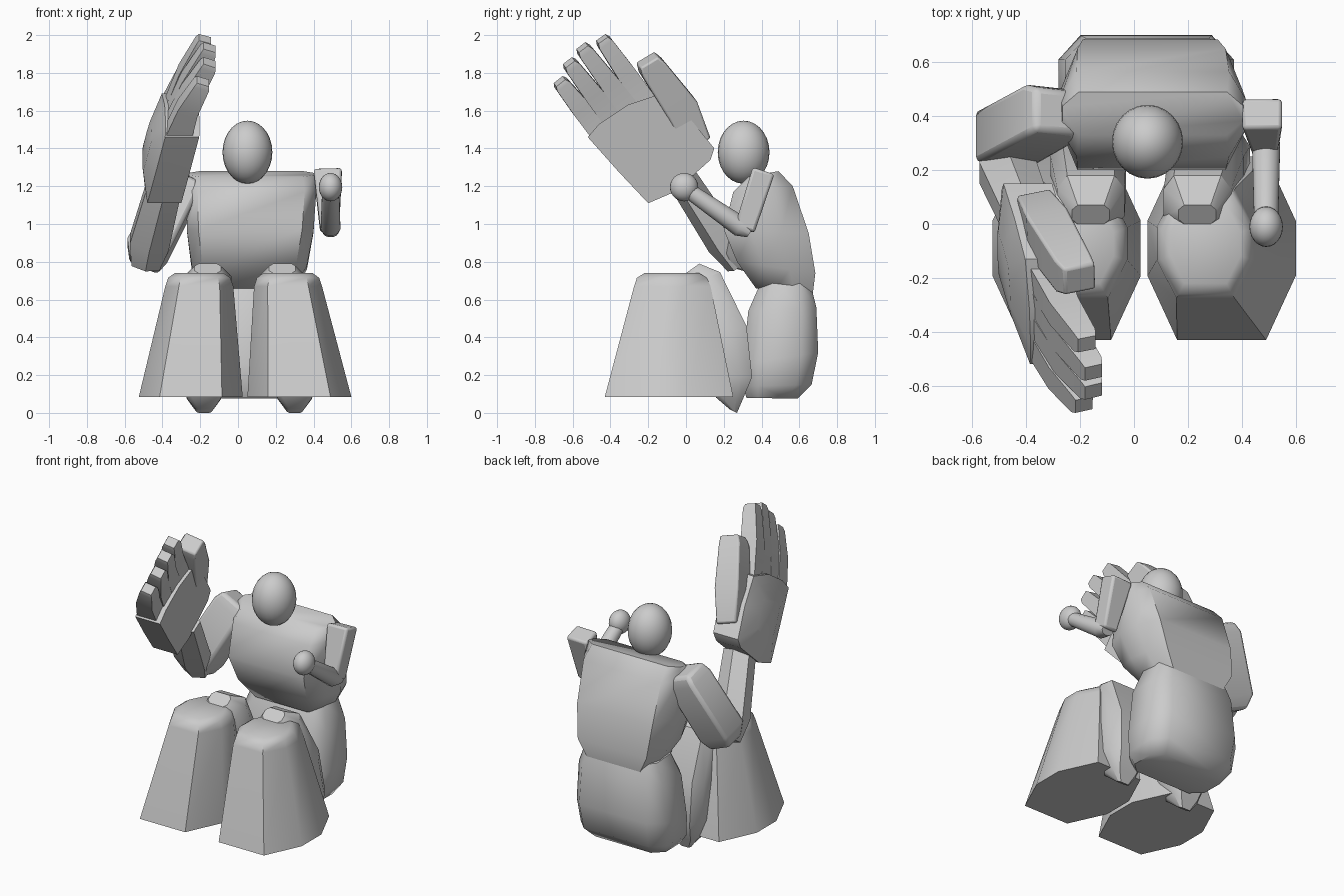
import bpy, bmesh, math
from mathutils import Vector

cube = bpy.data.objects.get("Cube")
if cube:
    bpy.data.objects.remove(cube, do_unlink=True)

GREY = 0.6
grey = bpy.data.materials.new("plain grey")
grey.use_nodes = True
grey.diffuse_color = (GREY, GREY, GREY, 1)
grey.node_tree.nodes["Principled BSDF"].inputs["Base Color"].default_value = (GREY, GREY, GREY, 1)


def finish(obj, angle=35, bevel=0):
    obj.data.materials.append(grey)
    bpy.ops.object.select_all(action="DESELECT")
    obj.select_set(True)
    bpy.context.view_layer.objects.active = obj
    if bevel:
        mod = obj.modifiers.new("soft edges", "BEVEL")
        mod.width, mod.segments, mod.angle_limit = bevel, 2, math.radians(40)
    bpy.ops.object.shade_smooth_by_angle(angle=math.radians(angle))
    return obj


def skin(name, rings, angle=35, bevel=0):
    """Join rings of points into a closed solid."""
    bm = bmesh.new()
    loops = [[bm.verts.new(p) for p in ring] for ring in rings]
    n = len(loops[0])
    for a, b in zip(loops, loops[1:]):
        for i in range(n):
            j = (i + 1) % n
            bm.faces.new((a[i], a[j], b[j], b[i]))
    bm.faces.new(loops[0])
    bm.faces.new(loops[-1])
    bmesh.ops.recalc_face_normals(bm, faces=bm.faces)
    mesh = bpy.data.meshes.new(name)
    bm.to_mesh(mesh)
    bm.free()
    obj = bpy.data.objects.new(name, mesh)
    bpy.context.collection.objects.link(obj)
    return finish(obj, angle, bevel)


def body(name, sections, cut=(0.6, 0.4), angle=35):
    """Sections: centre x, half width, front (y, z), back (y, z); corners are cut."""
    u, v = cut
    shape = [(u, -1), (1, -v), (1, v), (u, 1), (-u, 1), (-1, v), (-1, -v), (-u, -1)]
    rings = []
    for cx, half, front, back in sections:
        f, b = Vector((cx, *front)), Vector((cx, *back))
        mid, arm = (f + b) / 2, (b - f) / 2
        rings.append([mid + arm * t + Vector((half * s, 0, 0)) for s, t in shape])
    return skin(name, rings, angle)


def limb(name, sections, across, sides=4, angle=35, bevel=0):
    """Sections: point, half width along 'across', half thickness."""
    axis = (Vector(sections[-1][0]) - Vector(sections[0][0])).normalized()
    a = Vector(across)
    a = (a - axis * a.dot(axis)).normalized()
    b = axis.cross(a)
    grow = 1 / math.cos(math.pi / sides)
    turns = [2 * math.pi * (i + 0.5) / sides for i in range(sides)]
    rings = [[Vector(p) + a * (w * grow * math.cos(t)) + b * (h * grow * math.sin(t)) for t in turns]
             for p, w, h in sections]
    return skin(name, rings, angle, bevel)


def ball(name, centre, radii):
    bpy.ops.mesh.primitive_uv_sphere_add(segments=24, ring_count=14, location=centre)
    obj = bpy.context.object
    obj.name = name
    for v in obj.data.vertices:
        v.co = Vector([c * r for c, r in zip(v.co, radii)])
    finish(obj, 60)


# Head
ball("head", (0.05, 0.305, 1.38), (0.132, 0.137, 0.167))

# Torso and pelvis
body("chest", [
    (0.06, 0.23, (0.37, 0.66), (0.67, 0.62)),
    (0.06, 0.305, (0.27, 0.80), (0.685, 0.74)),
    (0.065, 0.335, (0.20, 0.97), (0.65, 0.95)),
    (0.07, 0.345, (0.25, 1.17), (0.565, 1.20)),
    (0.07, 0.335, (0.33, 1.25), (0.49, 1.28)),
], cut=(0.82, 0.35), angle=55)
body("pelvis", [
    (0.05, 0.26, (0.40, 0.70), (0.66, 0.68)),
    (0.05, 0.305, (0.33, 0.54), (0.69, 0.56)),
    (0.045, 0.325, (0.30, 0.26), (0.70, 0.32)),
    (0.045, 0.315, (0.30, 0.14), (0.665, 0.15)),
    (0.045, 0.27, (0.32, 0.08), (0.59, 0.075)),
], cut=(0.75, 0.55), angle=55)

# Flared lower legs, with bent thighs behind them
for side, foot, top, knee, hip in (("left", 0.325, 0.265, 0.235, 0.30),
                                   ("right", -0.25, -0.205, -0.16, -0.18)):
    body(side + "_lower_leg", [
        (foot, 0.275, (-0.43, 0.085), (0.25, 0.085)),
        (top, 0.18, (-0.275, 0.67), (0.13, 0.67)),
        (top, 0.165, (-0.26, 0.715), (0.11, 0.715)),
        (top, 0.13, (-0.22, 0.74), (0.07, 0.74)),
    ], cut=(0.6, 0.3), angle=55)
    mid = (knee + hip) / 2
    body(side + "_thigh", [
        (knee, 0.07, (0.00, 0.74), (0.07, 0.79)),
        (knee, 0.125, (-0.02, 0.66), (0.18, 0.745)),
        (mid, 0.14, (0.05, 0.40), (0.32, 0.46)),
        (hip, 0.13, (0.10, 0.20), (0.35, 0.19)),
        (hip, 0.09, (0.16, 0.08), (0.30, 0.07)),
        (hip, 0.04, (0.23, 0.02), (0.27, 0.0)),
    ], cut=(0.7, 0.5))

# Small left arm
limb("left_upper_arm", [((0.475, 0.41, 1.28), 0.075, 0.06), ((0.485, 0.31, 0.97), 0.05, 0.055)],
     (1, 0, 0), bevel=0.015)
limb("left_forearm", [((0.49, 0.34, 0.955), 0.04, 0.03), ((0.49, 0.29, 0.985), 0.052, 0.055),
                      ((0.49, 0.03, 1.165), 0.045, 0.042)], (1, 0, 0), sides=12)
ball("left_hand", (0.49, -0.01, 1.195), (0.062, 0.075, 0.075))

# Large right arm
limb("right_upper_arm", [((-0.29, 0.42, 1.25), 0.08, 0.08), ((-0.31, 0.41, 1.19), 0.11, 0.10),
                         ((-0.48, 0.315, 0.86), 0.115, 0.10), ((-0.50, 0.295, 0.78), 0.08, 0.07)],
     (1, 0, 0), bevel=0.02)
limb("right_forearm", [((-0.49, 0.27, 0.78), 0.075, 0.05), ((-0.47, 0.20, 0.90), 0.105, 0.08),
                       ((-0.38, -0.02, 1.24), 0.09, 0.07)], (1, 0, 0), sides=6)


# Raised palm: a slab leaning inwards towards the fingers
def palm_x(y, z):
    return -0.39 + 0.2 * ((-y - 0.2) * 0.67 + (z - 1.11) * 0.74)


outline = [(-0.20, 1.11), (-0.36, 1.28), (-0.52, 1.46), (-0.46, 1.53), (-0.31, 1.63), (-0.13, 1.69),
           (0.02, 1.56), (0.15, 1.40), (0.13, 1.34), (-0.06, 1.17)]
centre = (sum(p[0] for p in outline) / len(outline), sum(p[1] for p in outline) / len(outline))


def slab(offset, scale):
    ring = []
    for y, z in outline:
        y, z = (c + (q - c) * scale for q, c in zip((y, z), centre))
        ring.append((palm_x(y, z) + offset, y, z))
    return ring


skin("right_palm", [slab(-0.135, 0.45), slab(-0.09, 1), slab(0.09, 1)])

# Fingers and thumb
ACROSS = (0, 0.8, 0.6)
fingers = (("index_finger", (-0.20, 1.63), (-0.175, -0.445, 1.98)),
           ("middle_finger", (-0.28, 1.58), (-0.15, -0.55, 1.935)),
           ("ring_finger", (-0.37, 1.53), (-0.15, -0.62, 1.855)),
           ("little_finger", (-0.45, 1.48), (-0.185, -0.67, 1.755)))
for name, (y, z), tip in fingers:
    base, tip = Vector((-0.315, y, z)), Vector(tip)
    middle = base.lerp(tip, 0.5) + Vector((-0.015, 0, 0))
    limb(name, [(base, 0.056, 0.07), (middle, 0.051, 0.055), (base.lerp(tip, 0.94), 0.041, 0.042),
                (tip, 0.03, 0.034)], ACROSS)
limb("thumb", [((-0.37, 0.055, 1.43), 0.075, 0.065), ((-0.32, -0.03, 1.62), 0.088, 0.08),
               ((-0.225, -0.18, 1.83), 0.07, 0.07), ((-0.20, -0.205, 1.87), 0.055, 0.06)],
     ACROSS, bevel=0.01)
